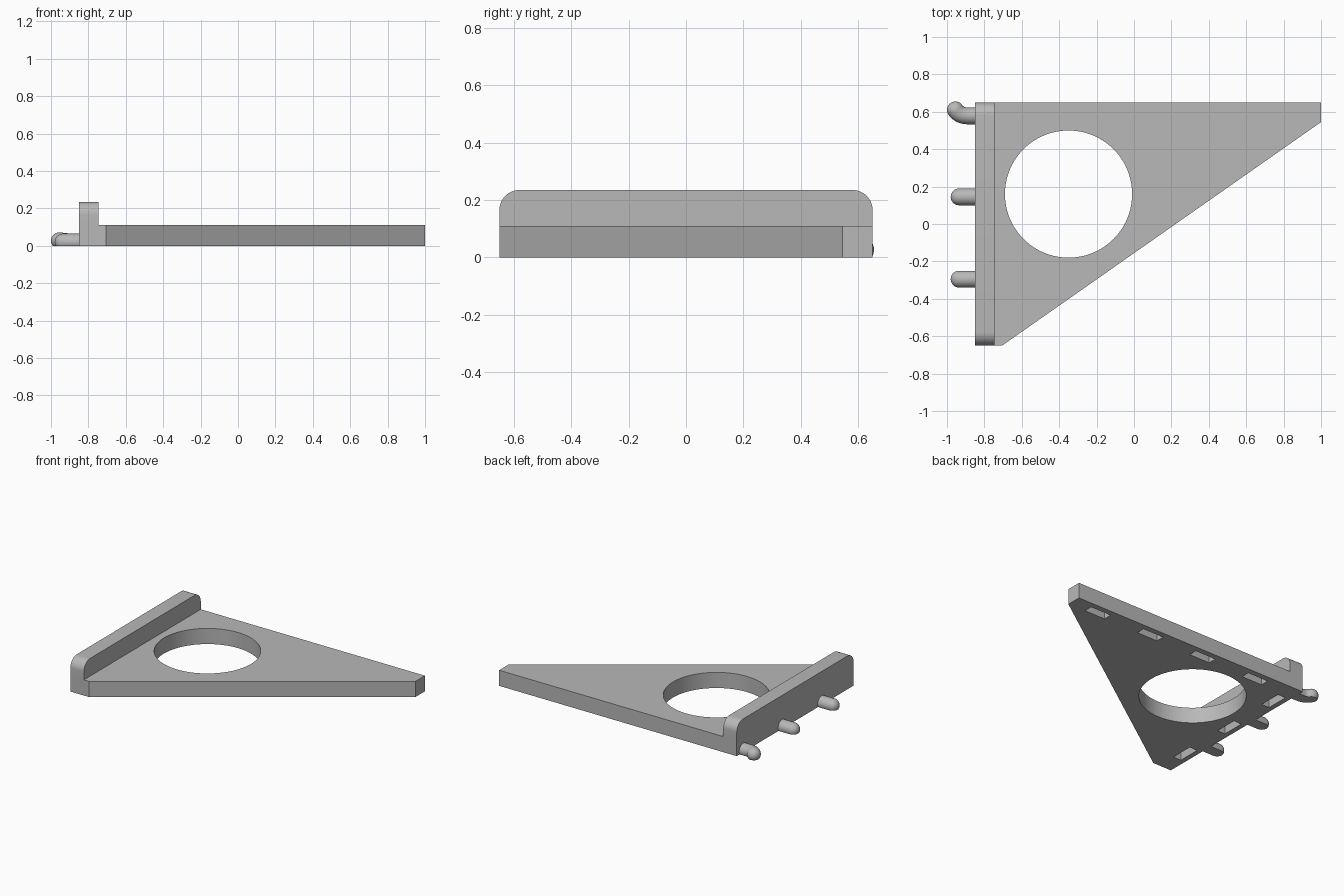
import bpy, bmesh, math
from mathutils import Vector, Matrix

if "Cube" in bpy.data.objects:
    bpy.data.objects.remove(bpy.data.objects["Cube"])

grey = bpy.data.materials.new("plain grey")
grey.diffuse_color = (0.48, 0.48, 0.48, 1)
grey.use_nodes = True
grey.node_tree.nodes["Principled BSDF"].inputs["Base Color"].default_value = grey.diffuse_color

LEFT, WALL_X, HALF_Y, PLATE_Z, WALL_Z = -0.85, -0.745, 0.65, 0.11, 0.235


def finish(bm, name):
    bmesh.ops.recalc_face_normals(bm, faces=bm.faces)
    me = bpy.data.meshes.new(name)
    bm.to_mesh(me)
    bm.free()
    me.materials.append(grey)
    ob = bpy.data.objects.new(name, me)
    bpy.context.collection.objects.link(ob)
    return ob


def smooth(ob):
    bpy.ops.object.select_all(action='DESELECT')
    ob.select_set(True)
    bpy.context.view_layer.objects.active = ob
    bpy.ops.object.shade_smooth_by_angle(angle=math.radians(35))


def extrude(points, direction, name):
    bm = bmesh.new()
    face = bm.faces.new([bm.verts.new(p) for p in points])
    geom = bmesh.ops.extrude_face_region(bm, geom=[face])["geom"]
    bmesh.ops.translate(bm, vec=direction,
                        verts=[g for g in geom if isinstance(g, bmesh.types.BMVert)])
    # extrusion removes the starting cap only when told to, so keep both ends closed
    return finish(bm, name)


# Tapered shelf plate
outline = [(LEFT, -HALF_Y), (-0.705, -HALF_Y), (1, 0.545), (1, HALF_Y), (LEFT, HALF_Y)]
plate = extrude([(x, y, 0) for x, y in outline], (0, 0, PLATE_Z), "shelf_plate")

# Cutter: round opening plus blind slots along two edges of the underside
bm = bmesh.new()
bmesh.ops.create_cone(bm, cap_ends=True, segments=96, radius1=0.34, radius2=0.34,
                      depth=1, matrix=Matrix.Translation((-0.35, 0.16, 0)))
slots = [(0.786 - 0.433 * i, 0.58, 0.16, 0.06) for i in range(4)]
slots += [(-0.785, -0.43 + 0.435 * i, 0.06, 0.16) for i in range(3)]
for x, y, sx, sy in slots:
    bmesh.ops.create_cube(bm, size=1, matrix=Matrix.Translation((x, y, 0)) @
                          Matrix.Diagonal((sx, sy, 0.12, 1)))
cutter = finish(bm, "opening_cutter")
cutter.hide_render = True
mod = plate.modifiers.new("openings", 'BOOLEAN')
mod.operation, mod.solver, mod.object = 'DIFFERENCE', 'EXACT', cutter
smooth(plate)
bpy.ops.object.modifier_move_to_index(modifier="openings", index=0)
bpy.ops.object.modifier_apply(modifier="openings")
bpy.data.objects.remove(cutter)
smooth(plate)

# Upright wall with rounded top corners
R = 0.07
profile = [(-HALF_Y, PLATE_Z), (HALF_Y, PLATE_Z)]
for side, start in ((1, 0), (-1, 90)):
    for i in range(13):
        a = math.radians(start + 90 * i / 12)
        profile.append((side * (HALF_Y - R) + R * math.cos(a), WALL_Z - R + R * math.sin(a)))
wall = extrude([(LEFT, y, z) for y, z in profile], (WALL_X - LEFT, 0, 0), "upright_wall")
smooth(wall)


# Round-ended pegs, flattened where they meet the ground
def peg(path, name, r=0.045, n=32):
    path = [Vector(p) for p in path]
    rings = []
    for i, p in enumerate(path):
        t = (path[min(i + 1, len(path) - 1)] - path[max(i - 1, 0)]).normalized()
        rings.append((p, t, r))
    end, t, _ = rings[-1]
    for i in range(1, 9):
        a = math.radians(88 * i / 8)
        rings.append((end + t * r * math.sin(a), t, r * math.cos(a)))
    bm = bmesh.new()
    loops = []
    for p, t, rad in rings:
        up = Vector((0, 0, 1))
        up = (up - t * up.dot(t)).normalized()
        side = t.cross(up)
        loops.append([bm.verts.new(p + rad * (side * math.cos(2 * math.pi * k / n) +
                                              up * math.sin(2 * math.pi * k / n)))
                      for k in range(n)])
    for a, b in zip(loops, loops[1:]):
        for k in range(n):
            bm.faces.new((a[k], a[(k + 1) % n], b[(k + 1) % n], b[k]))
    bm.faces.new(loops[0])
    bm.faces.new(loops[-1])
    cut = bmesh.ops.bisect_plane(bm, geom=bm.verts[:] + bm.edges[:] + bm.faces[:],
                                 plane_co=(0, 0, 0), plane_no=(0, 0, 1), clear_inner=True)
    edges = [e for e in cut["geom_cut"] if isinstance(e, bmesh.types.BMEdge)]
    bmesh.ops.holes_fill(bm, edges=edges, sides=0)
    smooth(finish(bm, name))


for label, y in (("middle", 0.145), ("front", -0.295)):
    peg([(LEFT + 0.002, y, 0.02), (-0.935, y, 0.02)], label + "_peg")

# Hooked peg that turns sideways and rises slightly
hook = [(LEFT + 0.002, 0.578, 0.02), (-0.89, 0.578, 0.02)]
for i in range(1, 9):
    a = math.radians(60 * i / 8)
    hook.append((-0.89 - 0.075 * math.sin(a), 0.578 + 0.062 * (1 - math.cos(a)),
                 0.02 + 0.007 * i / 8))
peg(hook[:-1] + [(-0.955, 0.61, 0.027)], "hooked_peg")
